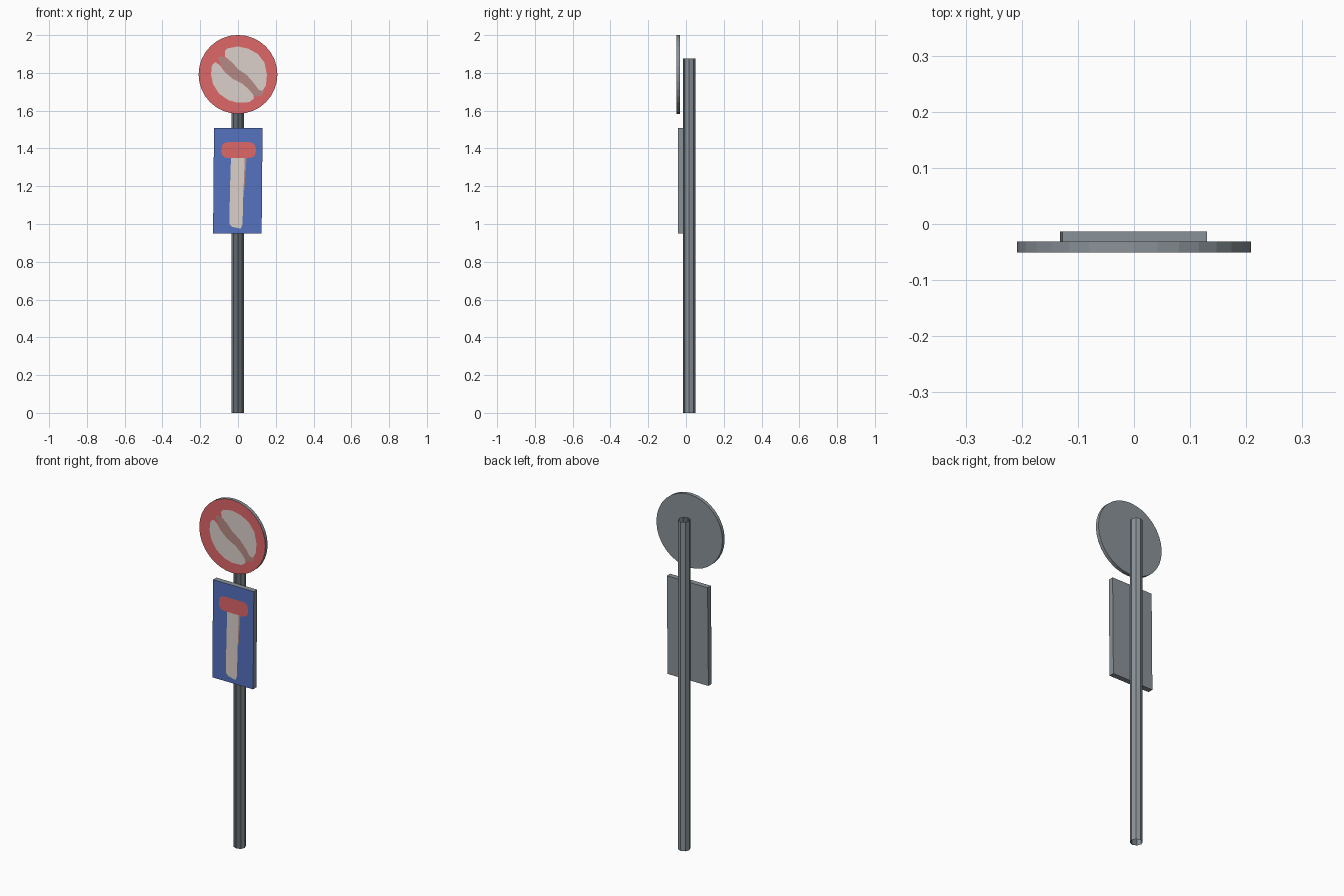
import bpy, bmesh, math

if "Cube" in bpy.data.objects:
    bpy.data.objects.remove(bpy.data.objects["Cube"])


def mat(name, rgb):
    m = bpy.data.materials.new(name)
    m.diffuse_color = (*rgb, 1)
    m.use_nodes = True
    m.node_tree.nodes["Principled BSDF"].inputs["Base Color"].default_value = m.diffuse_color
    return m


GREY = mat("metal grey", (0.255, 0.29, 0.317))
DARK = mat("dark metal", (0.12, 0.14, 0.155))
RED = mat("sign red", (0.74, 0.135, 0.138))
BLUE = mat("sign blue", (0.092, 0.168, 0.53))
WHITE = mat("dirty white", (0.71, 0.63, 0.585))
BROWN = mat("faded red brown", (0.46, 0.255, 0.23))


def finish(name, bm, mats, rule=None):
    bm.normal_update()
    for f in bm.faces:
        f.material_index = rule(f) if rule else 0
    me = bpy.data.meshes.new(name)
    bm.to_mesh(me)
    bm.free()
    for m in mats:
        me.materials.append(m)
    ob = bpy.data.objects.new(name, me)
    bpy.context.collection.objects.link(ob)
    return ob


def prism(name, pts, y0, y1, mats, rule):
    """Solid board from an xz outline between y0 (front) and y1 (back)."""
    bm = bmesh.new()
    a = [bm.verts.new((x, y0, z)) for x, z in pts]
    b = [bm.verts.new((x, y1, z)) for x, z in pts]
    bm.faces.new(a)
    bm.faces.new(b[::-1])
    n = len(pts)
    for i in range(n):
        j = (i + 1) % n
        bm.faces.new((a[j], a[i], b[i], b[j]))
    bmesh.ops.recalc_face_normals(bm, faces=bm.faces)
    return finish(name, bm, mats, rule)


def decal(name, pts, y, m):
    """Flat painted shape facing the front."""
    bm = bmesh.new()
    f = bm.faces.new([bm.verts.new((x, y, z)) for x, z in pts])
    f.normal_update()
    if f.normal.y > 0:
        f.normal_flip()
    bmesh.ops.triangulate(bm, faces=bm.faces[:])
    return finish(name, bm, [m])


# Pole: open tube, weathered darker on its front
bm = bmesh.new()
bmesh.ops.create_cone(bm, cap_ends=False, segments=8, radius1=0.0325,
                      radius2=0.0325, depth=1.875)
bmesh.ops.translate(bm, verts=bm.verts, vec=(-0.001, 0.017, 0.9375))
pole = finish("pole", bm, [GREY, DARK], lambda f: 1 if f.normal.y < -0.6 else 0)

# Round sign board
CZ, R = 1.792, 0.2085
circle = [(R * math.cos(t * math.tau / 32), CZ + R * math.sin(t * math.tau / 32))
          for t in range(32)]
prism("round_sign", circle, -0.051, -0.031, [GREY, RED],
      lambda f: 1 if f.normal.y < -0.5 else 0)

# Painted halves and diagonal bar
upper = [(-0.07, 1.915), (-0.055, 1.93), (0.0, 1.94), (0.055, 1.928), (0.105, 1.9),
         (0.14, 1.855), (0.153, 1.79), (0.148, 1.735), (0.13, 1.705), (0.11, 1.71),
         (0.085, 1.745), (0.045, 1.79), (0.0, 1.82), (-0.03, 1.855), (-0.068, 1.885)]
lower = [(-0.138, 1.84), (-0.12, 1.857), (-0.095, 1.84), (-0.07, 1.805), (-0.03, 1.77),
         (0.02, 1.745), (0.055, 1.715), (0.08, 1.685), (0.085, 1.665), (0.06, 1.645),
         (0.0, 1.642), (-0.05, 1.655), (-0.1, 1.69), (-0.132, 1.74), (-0.143, 1.79)]
bar = [(-0.105, 1.875), (-0.095, 1.89), (-0.07, 1.88), (-0.03, 1.86), (0.02, 1.82),
       (0.06, 1.78), (0.1, 1.735), (0.14, 1.7), (0.125, 1.68), (0.09, 1.675),
       (0.05, 1.71), (0.0, 1.745), (-0.06, 1.79), (-0.085, 1.835)]
decal("diagonal_bar", bar, -0.0515, BROWN)
decal("upper_half", upper, -0.052, WHITE)
decal("lower_half", lower, -0.052, WHITE)

# Rectangular sign board, slightly askew
board = [(-0.132, 0.951), (0.125, 0.951), (0.13, 1.509), (-0.127, 1.509)]
prism("rectangular_sign", board, -0.043, -0.013, [GREY, BLUE],
      lambda f: 1 if f.normal.y < -0.5 else 0)

# Painted stem, its worn edge and the red crossbar
decal("worn_edge", [(0.025, 1.18), (0.034, 1.18), (0.046, 1.36), (0.025, 1.36)],
      -0.0435, BROWN)
decal("stem", [(-0.046, 1.0), (-0.03, 0.985), (0.015, 0.975), (0.024, 1.0),
               (0.028, 1.15), (0.036, 1.36), (-0.037, 1.36), (-0.042, 1.2)],
      -0.044, WHITE)
rb = 0.03
corners = [(0.094 - rb, 1.433 - rb, 0), (-0.088 + rb, 1.433 - rb, 90),
           (-0.088 + rb, 1.35 + rb, 180), (0.094 - rb, 1.35 + rb, 270)]
decal("crossbar", [(x + rb * math.cos(math.radians(a + k)), z + rb * math.sin(math.radians(a + k)))
                   for x, z, a in corners for k in (0, 30, 60, 90)], -0.0445, RED)
